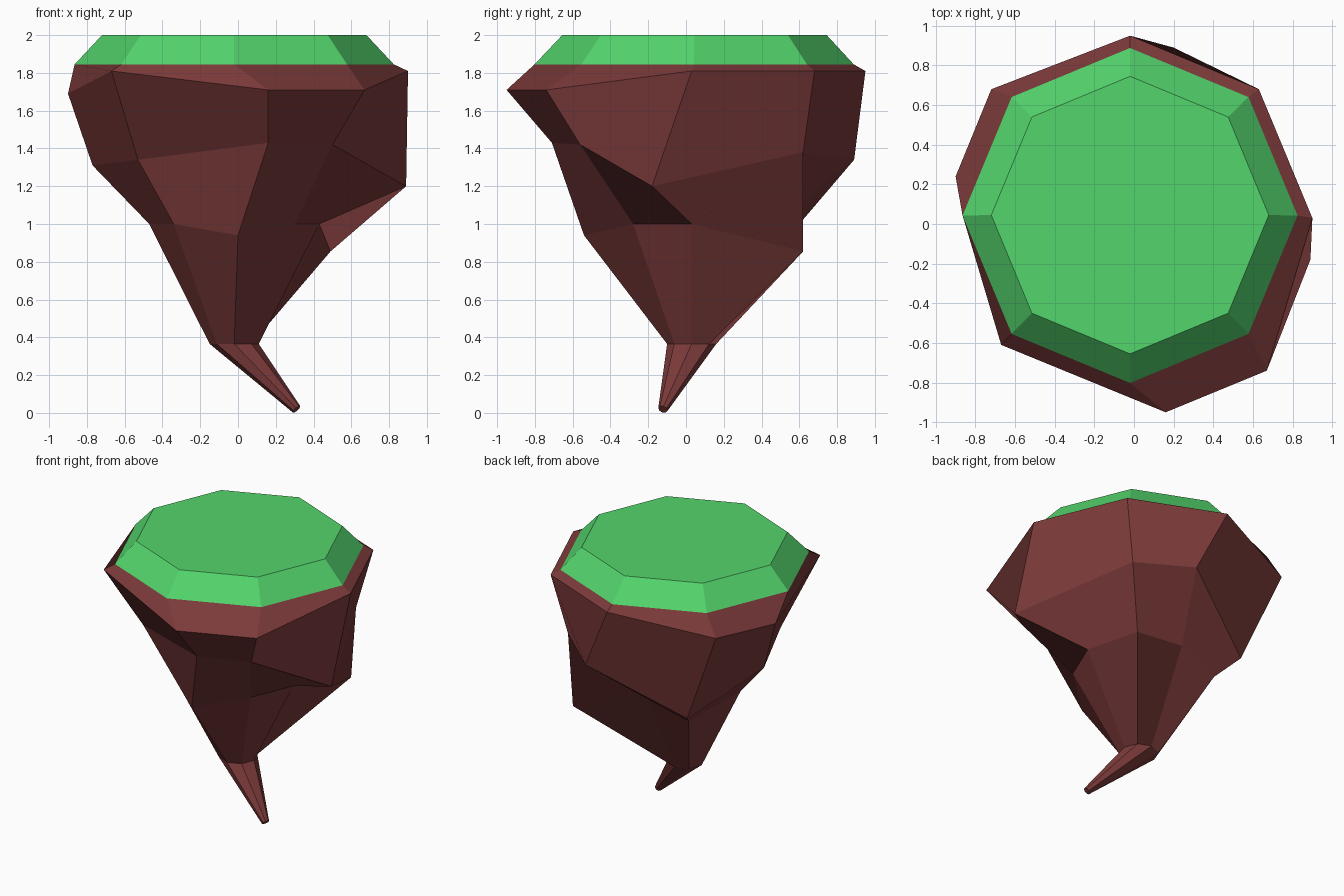
import bpy, bmesh, math
from mathutils import Vector

if "Cube" in bpy.data.objects:
    bpy.data.objects.remove(bpy.data.objects["Cube"])

SIDES = 8


def material(name, color):
    m = bpy.data.materials.new(name)
    m.diffuse_color = (*color, 1)
    m.use_nodes = True
    m.node_tree.nodes["Principled BSDF"].inputs["Base Color"].default_value = m.diffuse_color
    return m


def octagon(cx, cy, z, r):
    """Regular ring, counter-clockwise from +x."""
    return [Vector((cx + r * math.cos(i * math.tau / SIDES),
                    cy + r * math.sin(i * math.tau / SIDES), z)) for i in range(SIDES)]


def loft(name, rings, mat, cap_top=False, cap_bottom=False):
    """Skin rings ordered from top to bottom with flat quads."""
    bm = bmesh.new()
    loops = [[bm.verts.new(p) for p in ring] for ring in rings]
    for a, b in zip(loops, loops[1:]):
        for i in range(SIDES):
            j = (i + 1) % SIDES
            bm.faces.new((a[i], b[i], b[j], a[j]))
    if cap_top:
        bm.faces.new(loops[0])
    if cap_bottom:
        bm.faces.new(loops[-1][::-1])
    me = bpy.data.meshes.new(name)
    bm.to_mesh(me)
    bm.free()
    me.materials.append(mat)
    ob = bpy.data.objects.new(name, me)
    bpy.context.collection.objects.link(ob)
    return ob


grass = material("grass green", (0.088, 0.66, 0.15))
rock = material("earth brown", (0.20, 0.042, 0.042))

# grass cap with bevelled edge
edge = octagon(-0.02, 0.043, 1.845, 0.845)
loft("grass_cap", [octagon(-0.02, 0.045, 2.0, 0.70), edge], grass, cap_top=True)

# rugged rock body: uneven rings, east first, counter-clockwise
rim = [(0.90, 0.03, 1.81), (0.63, 0.68, 1.81), (-0.02, 0.95, 1.81), (-0.72, 0.68, 1.70),
       (-0.90, 0.24, 1.69), (-0.67, -0.61, 1.81), (0.16, -0.95, 1.71), (0.67, -0.74, 1.71)]
middle = [(0.89, -0.18, 1.20), (0.53, 0.62, 1.38), (0.20, 0.89, 1.34), (-0.43, 0.60, 1.00),
          (-0.77, 0.19, 1.31), (-0.53, -0.35, 1.34), (0.16, -0.71, 1.43), (0.50, -0.56, 1.42)]
lower = [(0.43, 0.03, 1.00), (0.49, 0.62, 0.855), (-0.02, 0.475, 1.00), (-0.33, 0.44, 0.89),
         (-0.47, 0.03, 1.00), (-0.34, -0.28, 1.00), (0.00, -0.54, 0.94), (0.30, -0.28, 1.00)]
neck = octagon(-0.02, 0.03, 0.365, 0.13)
loft("rock_body", [edge, rim, middle, lower, neck], rock)

# slanted tapering tip, its end cut square to its axis
end = Vector((0.31, -0.122, 0.019))
turn = Vector((0, 0, -1)).rotation_difference(end - Vector((-0.02, 0.03, 0.365)))
tip = [end + turn @ p for p in octagon(0, 0, 0, 0.026)]
loft("rock_tip", [neck, tip], rock, cap_bottom=True)
